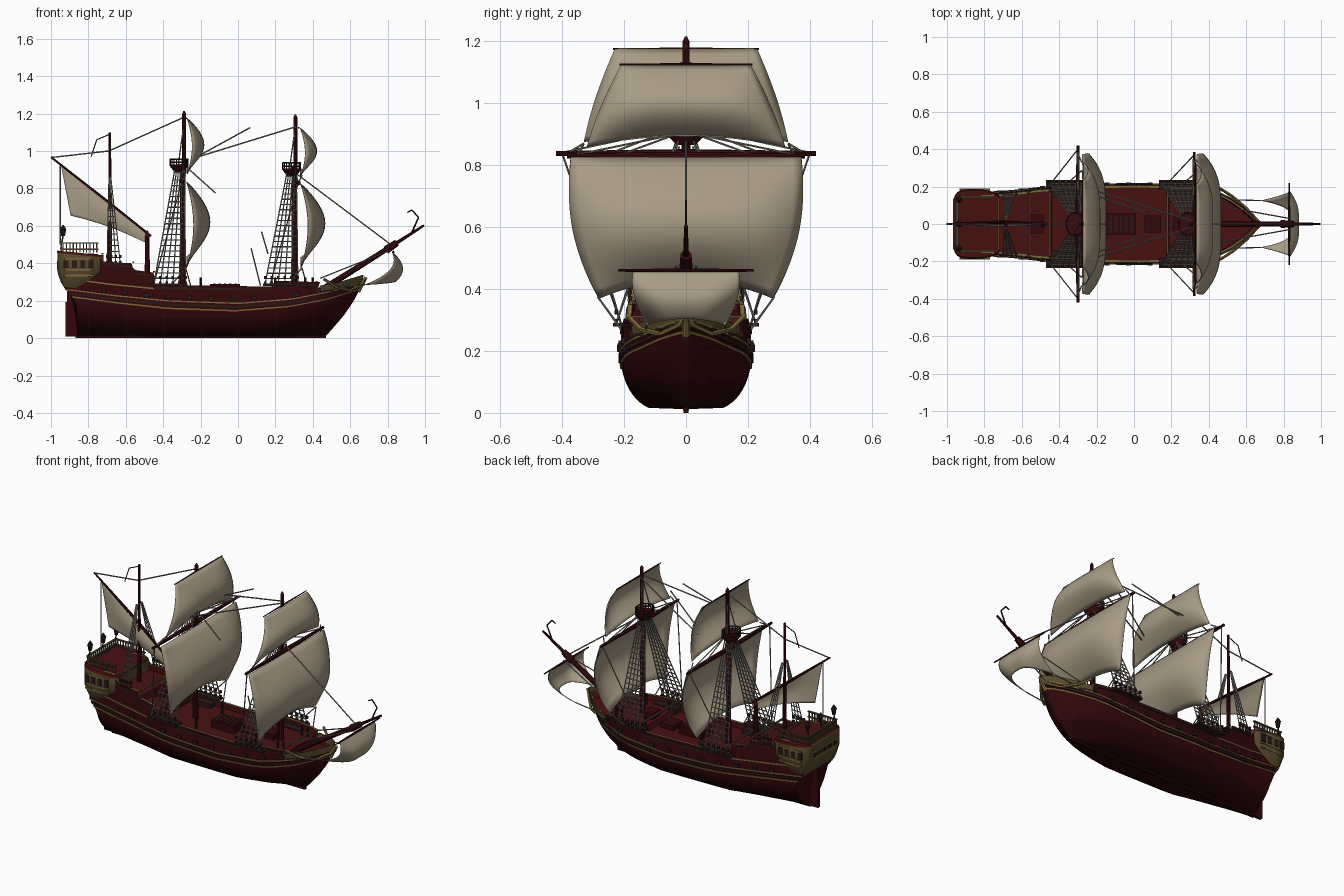
import bpy, bmesh, math
from mathutils import Vector, Matrix

if "Cube" in bpy.data.objects:
    bpy.data.objects.remove(bpy.data.objects["Cube"])

def mat(name, c):
    m = bpy.data.materials.new(name)
    m.diffuse_color = (*c, 1)
    m.use_nodes = True
    m.node_tree.nodes["Principled BSDF"].inputs["Base Color"].default_value = m.diffuse_color
    return m

RED = mat("hull red", (0.034, 0.0022, 0.0028))
LOW = mat("lower hull dark red", (0.021, 0.0015, 0.0018))
DECK = mat("deck red", (0.066, 0.0055, 0.0055))
GOLD = mat("dull gold", (0.21, 0.14, 0.045))
SAIL = mat("sail canvas", (0.39, 0.33, 0.235))
ROPE = mat("rope grey", (0.23, 0.215, 0.185))
DARK = mat("dark wood", (0.022, 0.010, 0.008))
MAST = mat("mast red", (0.042, 0.0035, 0.0045))
GALLERY = mat("gallery brown gold", (0.095, 0.066, 0.026))

def finish(name, bm, *mats, smooth=35):
    bmesh.ops.recalc_face_normals(bm, faces=bm.faces)
    me = bpy.data.meshes.new(name)
    bm.to_mesh(me)
    bm.free()
    for m in mats:
        me.materials.append(m)
    me.shade_smooth()
    me.set_sharp_from_angle(angle=math.radians(smooth))
    ob = bpy.data.objects.new(name, me)
    bpy.context.collection.objects.link(ob)
    return ob

def tab(t, x):
    if x <= t[0][0]:
        return t[0][1]
    for (a, p), (b, q) in zip(t, t[1:]):
        if x <= b:
            return p + (q - p) * (x - a) / (b - a)
    return t[-1][1]

def spars(name, items, m, n=10):
    """items: (p, q, r1, r2) tapered round bars"""
    bm = bmesh.new()
    for p, q, r1, r2 in items:
        p, q = Vector(p), Vector(q)
        d = q - p
        mx = Matrix.Translation((p + q) / 2) @ d.to_track_quat('Z', 'Y').to_matrix().to_4x4()
        bmesh.ops.create_cone(bm, cap_ends=True, segments=n, radius1=r1, radius2=r2, depth=d.length, matrix=mx)
    return finish(name, bm, m)

def boxes(name, items, m):
    """items: (centre, size)"""
    bm = bmesh.new()
    for c, s in items:
        bmesh.ops.create_cube(bm, size=1, matrix=Matrix.Translation(c) @ Matrix.Diagonal((*s, 1)))
    return finish(name, bm, m)

def ropes(name, lines, r=0.003, m=ROPE):
    spars(name, [(a, b, r, r) for l in lines for a, b in zip(l, l[1:])], m, 5)

# ---- hull shape
XB = [(0, .46), (.05, .505), (.12, .565), (.2, .62), (.3, .67)]
XS = [(0, -.86), (.19, -.865), (.26, -.92), (.46, -.95)]
WID = [(0, .16), (.15, .175), (.27, .195), (.4, .21), (.6, .213), (.76, .208), (.82, .195), (.87, .172),
       (.91, .14), (.95, .093), (.98, .045), (1, .003)]
FULL = [(0, .95), (.15, .6), (.35, .32), (.7, .3), (.85, .5), (1, 1)]
SHEER = [(-.95, .46), (-.735, .45), (-.73, .41), (-.565, .40), (-.56, .365), (-.455, .35), (-.45, .285),
         (.175, .275), (.18, .305), (.42, .30), (.425, .265), (.55, .275), (.66, .32)]
WALE = [(-.92, .215), (-.7, .185), (-.4, .155), (0, .142), (.3, .165), (.5, .205), (.66, .26)]

def P(s, z, off=0.0):
    u = min(z / .2, 1)
    y = tab(WID, s) * (1 - (1 - u) ** 2) ** tab(FULL, s) * (1 - .35 * max(0, z - .2))
    return Vector((tab(XS, z) * (1 - s) + tab(XB, z) * s, y + off, z))

def s_at(x, z):
    return (x - tab(XS, z)) / (tab(XB, z) - tab(XS, z))

sx = lambda s: -.93 + 1.58 * s

bm = bmesh.new()
stations = sorted([i / 60 for i in range(61)] + [(x + .93) / 1.58 for x, z in SHEER[1:-1]])
N = 16
rings = []
for s in stations:
    top = tab(SHEER, sx(s))
    pts = [P(s, .012 + (top - .012) * (i / N) ** 1.5) for i in range(N + 1)]
    pts[0].y = 0
    for z in (top, top - .035):      # rail cap, then down to deck
        p = P(s, z)
        pts.append(Vector((p.x, max(p.y - .015, .0005), z)))
    ring = pts + [Vector((p.x, -p.y, p.z)) for p in reversed(pts[1:])]
    rings.append([bm.verts.new(p) for p in ring])
M = len(rings[0])
for a, b in zip(rings, rings[1:]):
    for i in range(M):
        j = (i + 1) % M
        f = bm.faces.new((a[i], a[j], b[j], b[i]))
        if i in (N, M - N - 1):
            f.material_index = 3
        elif N < i < M - N - 1:
            f.material_index = 2
        elif f.calc_center_median().z < .10:
            f.material_index = 1
bm.faces.new(rings[0])
bm.faces.new(rings[-1])
finish("hull", bm, RED, LOW, DECK, GOLD)
boxes("keel", [((-.2, 0, .01), (1.34, .016, .02))], LOW)
boxes("rudder", [((-.89, 0, .10), (.065, .02, .185)), ((-.9, 0, .21), (.03, .02, .08))], RED)

def band(name, zf, h, off, m, s0=0.0, s1=1.0):
    """moulding that follows the hull side"""
    bm = bmesh.new()
    for side in (1, -1):
        prev = None
        for i in range(49):
            s = s0 + (s1 - s0) * i / 48
            z = zf(sx(s))
            sec = [P(s, z, -.004), P(s, z, off), P(s, z + h, off), P(s, z + h, -.004)]
            sec = [bm.verts.new((p.x, side * max(p.y, 0), p.z)) for p in sec]
            if prev:
                for k in range(4):
                    bm.faces.new((prev[k], prev[(k + 1) % 4], sec[(k + 1) % 4], sec[k]))
            prev = sec
    finish(name, bm, m)

wale = lambda x: tab(WALE, x)
band("lower_gold_stripe", wale, .008, .005, GOLD)
band("dark_wale", lambda x: wale(x) + .018, .012, .007, DARK)
band("upper_gold_stripe", lambda x: wale(x) + .04, .007, .005, GOLD)
band("rail_moulding", lambda x: tab(SHEER, x) - .022, .010, .005, DARK, 0, .99)
band("bow_gold_panel", lambda x: wale(x) + .05 - .04 * (x - .4), .042, .004, GALLERY, .86, 1)
band("stern_gold_stripe", lambda x: wale(x) + .1, .008, .004, GOLD, 0, .3)

# gun ports and channels
ports = []
for i in range(11):
    x = -.72 + i * .115
    z = wale(x) + .065
    p = P(s_at(x, z), z)
    ports += [((x, k * p.y, z), (.026, .022, .022)) for k in (1, -1)]
boxes("gun_ports", ports, DARK)
boxes("channels", [((x, k * .21, .285), (w, .05, .012)) for x, w in ((-.37, .2), (.235, .2)) for k in (1, -1)], DARK)

# ---- stern gallery, rounded in plan
GW = [(-.966, .125), (-.96, .15), (-.945, .17), (-.92, .182), (-.87, .188), (-.8, .183), (-.75, .172), (-.72, .15)]
GB = [(-.966, .36), (-.955, .31), (-.92, .255), (-.87, .25), (-.80, .28), (-.72, .33)]
gtop = lambda x: .445 - .1 * (x + .74)
bm = bmesh.new()
prev = None
for x, w in GW:
    b, t = tab(GB, x), gtop(x)
    half = [(w * .8, b), (w, b + (t - b) * .3), (w, t - .012), (w * .96, t)]
    ring = [bm.verts.new((x, y, z)) for y, z in half + [(-y, z) for y, z in reversed(half)]]
    if prev:
        for i in range(8):
            f = bm.faces.new((prev[i], prev[(i + 1) % 8], ring[(i + 1) % 8], ring[i]))
            f.material_index = 1 if i in (2, 3, 4) else 0
    else:
        bm.faces.new(ring)
    prev = ring
bm.faces.new(prev)
finish("stern_gallery", bm, GALLERY, DECK)
trim = [((-.85, k * .183, z), (.16, .012, .009)) for k in (1, -1) for z in (.335, .365, .425)]
trim += [((-.962, 0, z), (.014, .27, .010)) for z in (.37, .41, .46)]
boxes("gallery_mouldings", trim, GOLD)
boxes("gallery_windows", [((-.965, y * .048, .390), (.008, .03, .03)) for y in range(-2, 3)] +
      [((-.92 + i * .045, k * .184, .395), (.026, .010, .04)) for i in range(4) for k in (1, -1)], DARK)
rail = [((-.935 + i * .018, k * .145, .482), (.006, .006, .05)) for i in range(11) for k in (1, -1)]
rail += [((-.945, -.14 + i * .02, .49), (.006, .006, .05)) for i in range(15)]
rail += [((-.845, k * .145, z), (.20, .012, .007)) for k in (1, -1) for z in (.508, .475)]
rail += [((-.945, 0, z), (.012, .29, .007)) for z in (.512, .48)]
boxes("stern_railing", rail, GALLERY)
spars("stern_lanterns", [it for y in (-.13, 0, .13) for it in (
    ((-.945, y, .50), (-.935, y, .545), .004, .004), ((-.935, y, .545), (-.935, y, .58), .010, .016),
    ((-.935, y, .58), (-.935, y, .605), .018, .003))], DARK, 8)

# ---- deck fittings
boxes("hatches", [((-.07, 0, .265), (.16, .11, .05)), ((.10, 0, .258), (.09, .09, .03)), ((-.52, 0, .33), (.07, .1, .05)),
                  ((.24, 0, .285), (.07, .08, .04))], RED)
boxes("gratings", [((-.07 + (i - 2) * .028, 0, .291), (.012, .09, .004)) for i in range(5)] +
      [((x, k * .165, .26), (.16, .045, .03)) for x in (-.37, .25) for k in (1, -1)], DARK)
spars("bitts", [((x, k * y, .25), (x, k * y, .325), .007, .007) for x, y in ((.36, .12), (.40, .12), (.2, .12), (-.2, .13))
                for k in (1, -1)], DARK, 8)
boxes("quarterdeck_rails", [((-.725, 0, .452), (.01, .28, .008)), ((-.56, 0, .405), (.01, .33, .008)),
                            ((-.45, 0, .355), (.01, .35, .008)), ((.18, 0, .31), (.01, .36, .008)),
                            ((.42, 0, .30), (.01, .30, .008))], GALLERY)

# ---- masts, yards, bowsprit
spars("main_mast", [((-.295, 0, .2), (-.295, 0, .93), .017, .014), ((-.288, 0, .88), (-.288, 0, 1.2), .012, .011),
                    ((-.288, 0, 1.2), (-.288, 0, 1.215), .011, .004)], MAST)
spars("fore_mast", [((.30, 0, .2), (.30, 0, .92), .017, .014), ((.307, 0, .87), (.307, 0, 1.18), .012, .011),
                    ((.307, 0, 1.18), (.307, 0, 1.195), .011, .004)], MAST)
spars("mizzen_mast", [((-.685, 0, .33), (-.685, 0, .72), .013, .011), ((-.685, 0, .70), (-.685, 0, 1.10), .009, .007)], MAST)
spars("sheet_post", [((-.485, 0, .28), (-.485, 0, .54), .016, .012), ((-.485, 0, .54), (-.485, 0, .575), .014, .004)], MAST)
spars("bowsprit", [((.42, 0, .24), (.83, 0, .497), .018, .013), ((.80, 0, .478), (.995, 0, .603), .011, .006),
                   ((.79, 0, .47), (.85, 0, .51), .022, .018)], MAST)
spars("bow_staff", [((.93, 0, .565), (.965, 0, .645), .005, .004), ((.965, 0, .645), (.93, 0, .685), .004, .004),
                    ((.93, 0, .685), (.905, 0, .672), .004, .003)], DARK, 6)

def yard(name, x, z, half, r):
    spars(name, [((x, 0, z), (x, k * half, z), r, r * .55) for k in (1, -1)], MAST)

yard("main_yard", -.30, .838, .42, .014)
yard("fore_yard", .322, .83, .385, .014)
yard("main_topsail_yard", -.276, 1.175, .235, .005)
yard("fore_topsail_yard", .325, 1.125, .215, .005)
yard("sprit_yard", .83, .46, .22, .007)
spars("lateen_yard", [((-.70, .012, .73), (-1.0, 0, .968), .009, .005), ((-.70, .012, .73), (-.465, 0, .545), .009, .006)], MAST)

# ---- mast tops, wider across the ship
for nm, x, z in (("main", -.315, .905), ("fore", .287, .885)):
    squash = Matrix.Translation((x, 0, 0)) @ Matrix.Diagonal((.8, 1.02, 1, 1)) @ Matrix.Translation((-x, 0, 0))
    c = [(x + .06 * math.cos(a * math.pi / 10), .06 * math.sin(a * math.pi / 10)) for a in range(21)]
    spars(nm + "_top", [((x, 0, z - .02), (x, 0, z + .015), .03, .062), ((x, 0, z + .015), (x, 0, z + .023), .064, .064)],
          MAST, 20).data.transform(squash)
    spars(nm + "_top_rail", [((*p, z + h), (*q, z + h), .004, .004) for p, q in zip(c, c[1:]) for h in (.035, .052)] +
          [((*p, z + .02), (*p, z + .054), .004, .004) for p in c[:20]], DARK, 6).data.transform(squash)

# ---- sails
def sail(name, fn, nu=24, nv=16):
    bm = bmesh.new()
    g = [[bm.verts.new(fn(-1 + 2 * i / nu, j / nv)) for i in range(nu + 1)] for j in range(nv + 1)]
    for j in range(nv):
        for i in range(nu):
            bm.faces.new((g[j][i], g[j][i + 1], g[j + 1][i + 1], g[j + 1][i]))
    ob = finish(name, bm, SAIL, smooth=60)
    so = ob.modifiers.new("thickness", 'SOLIDIFY')
    so.thickness = .004
    so.offset = 0

def square(x, zt, zb, wt, wb, depth, arch, pw, pull=0.0, side=.03, belly=0.0):
    def fn(u, v):
        b = math.sin(math.pi * v) ** .9 if 0 < v < 1 else 0
        return (x + depth * b * (1 - .7 * u ** 4) - pull * u ** 4 * v ** 2.5 + belly * v,
                u * (wt + (wb - wt) * v ** pw) * (1 + side * b),
                zt + (zb - zt) * v + arch * (1 - u * u) * v * v)
    return fn

sail("main_course", square(-.275, .835, .375, .372, .285, .125, .06, 2.5))
sail("fore_course", square(.335, .825, .37, .372, .28, .13, .06, 2.5))
sail("main_topsail", square(-.272, 1.175, .875, .23, .33, .09, .035, 1))
sail("fore_topsail", square(.333, 1.122, .86, .21, .32, .088, .035, 1))
sail("spritsail", square(.825, .46, .285, .17, .125, .045, .02, 1, pull=.165, side=.12, belly=.02), 32)

def lateen(u, v):
    t = (u + 1) / 2
    a = Vector((-.945, 0, .918)).lerp(Vector((-.485, 0, .555)), t)
    b = Vector((-.895, 0, .655)).lerp(Vector((-.482, 0, .505)), t)
    p = a.lerp(b, v)
    p.y = -.012 * math.sin(math.pi * v) * math.sin(math.pi * t)
    p.z += .015 * math.sin(math.pi * t) * v
    return p
sail("lateen_sail", lateen)

# ---- shrouds with ratlines and deadeyes
def shrouds(name, top, x0, x1, zb, yb, n, rungs, r=.0035, spread=.05):
    lines, eyes = [], []
    for k in (1, -1):
        feet = [Vector((x0 + (x1 - x0) * i / (n - 1), k * yb, zb)) for i in range(n)]
        heads = [Vector((top[0] + spread * (i / (n - 1) - .5), k * .022, top[1])) for i in range(n)]
        lines += list(zip(feet, heads))
        for j in range(1, rungs):
            w = j / rungs * .95
            lines.append([feet[i].lerp(heads[i], w) for i in (0, -1)])
        eyes += [(f + Vector((0, 0, d)), (.013, .012, .016)) for f in feet for d in (.005, .035)]
    ropes(name, lines, r)
    boxes(name + "_deadeyes", eyes, DARK)

shrouds("main_shrouds", (-.312, .905), -.45, -.28, .29, .225, 6, 20)
shrouds("fore_shrouds", (.287, .885), .145, .32, .29, .225, 6, 20)
shrouds("mizzen_shrouds", (-.685, .86), -.70, -.63, .40, .165, 4, 14, .003, .01)

# ---- running rigging
lines = [[(-1, 0, .965), (-.69, 0, 1.0), (-.29, 0, 1.18)], [(-.26, 0, .9), (-.12, 0, .775)],
         [(.31, 0, .88), (.83, 0, .49)], [(.125, 0, .57), (.16, 0, .45)], [(.07, 0, .48), (.12, 0, .28)]]
for k in (1, -1):
    lines += [[(-.21, k * .18, .97), (.31, k * .015, 1.13)], [(-.2, k * .15, .98), (.065, k * .06, 1.125)]]
ropes("stays", lines, .004)
ropes("mizzen_pennant", [[(-.685, 0, 1.09), (-.755, 0, 1.06), (-.785, 0, .97)]], .003, DARK)
lines = [[(-.95, 0, .92), (-.95, 0, .5)]]
for k in (1, -1):
    for x, z, w, xt, zt in ((-.30, .84, .40, -.29, .92), (.322, .83, .37, .305, .90)):
        lines += [[(x, k * w, z), (xt, k * .03, zt)], [(x, k * w * .6, z), (xt, k * .03, zt)],
                  [(x, k * w, z), (x - .15, k * .21, .29)],
                  [(x + .02, k * .285, .375), (x - .06, k * .215, .28)],
                  [(x + .02, k * .285, .375), (x + .05, k * .21, .27)],
                  [(x + .02, k * .33, .87), (x, k * w * .95, z)],
                  [(xt, 0, zt + .22), (xt - .03, k * .05, zt)]]
    lines += [[(.44, k * .10, .32), (.83, k * .03, .475)], [(.68, k * .125, .285), (.52, k * .13, .27)]]
ropes("running_ropes", lines, .0035)

# ---- beak head rails at the bow
ropes("head_rails", [[(.46, k * .19, .315), (.53, k * .145, .27), (.60, k * .085, .255), (.66, k * .02, .285), (.68, 0, .325)]
                     for k in (1, -1)], .008, GOLD)
spars("figurehead", [((.64, 0, .25), (.685, 0, .325), .014, .008)], GOLD, 8)
